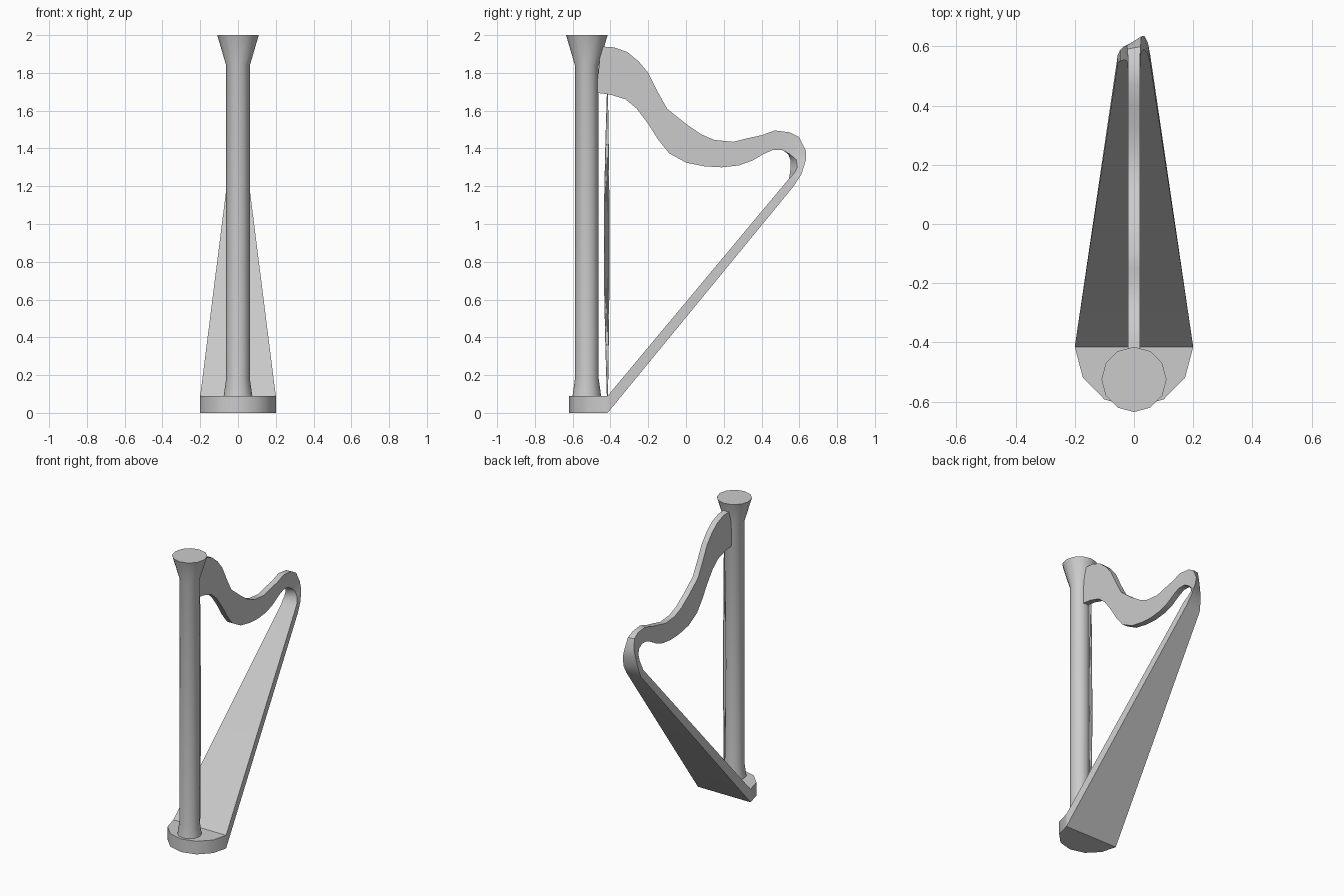
import bpy, math

if "Cube" in bpy.data.objects:
    bpy.data.objects.remove(bpy.data.objects["Cube"])

COL_Y = -0.525


def make(name, verts, faces):
    me = bpy.data.meshes.new(name)
    me.from_pydata(verts, [], faces)
    ob = bpy.data.objects.new(name, me)
    bpy.context.collection.objects.link(ob)
    bpy.ops.object.select_all(action='DESELECT')
    ob.select_set(True)
    bpy.context.view_layer.objects.active = ob
    bpy.ops.object.mode_set(mode='EDIT')
    bpy.ops.mesh.select_all(action='SELECT')
    bpy.ops.mesh.normals_make_consistent(inside=False)
    bpy.ops.object.mode_set(mode='OBJECT')
    bpy.ops.object.shade_smooth_by_angle(angle=math.radians(35))
    return ob


def loft(name, rings):
    """Skin a list of equal-length rings and cap both ends."""
    n = len(rings[0])
    verts = [p for r in rings for p in r]
    faces = [(i * n + j, i * n + (j + 1) % n, (i + 1) * n + (j + 1) % n, (i + 1) * n + j)
             for i in range(len(rings) - 1) for j in range(n)]
    faces += [tuple(range(n)), tuple(range(len(verts) - n, len(verts)))]
    return make(name, verts, faces)


def circle(y, z, r, n=12, x=0):
    return [(x + r * math.sin(2 * math.pi * k / n), y - r * math.cos(2 * math.pi * k / n), z)
            for k in range(n)]


# Column with flared foot and capital
loft("column", [circle(COL_Y, z, r) for z, r in
                ((0.08, 0.077), (0.18, 0.063), (1.84, 0.063), (2.0, 0.11))])

# Half-round base
half = [(-0.2 * math.cos(k * math.pi / 6), -0.415 - 0.205 * math.sin(k * math.pi / 6))
        for k in range(7)]
loft("base", [[(x, y, z) for x, y in half] for z in (0, 0.09)])

# Neck, twisted shoulder and soundboard: outer y,z / inner y,z / half width / twist
T = 0.02
sections = [
    (-0.45, 1.94, -0.475, 1.695, T, 0), (-0.38, 1.935, -0.40, 1.685, T, 0),
    (-0.31, 1.91, -0.32, 1.66, T, 0), (-0.25, 1.86, -0.26, 1.61, T, 0),
    (-0.20, 1.80, -0.20, 1.53, T, 0), (-0.15, 1.70, -0.15, 1.45, T, 0),
    (-0.10, 1.61, -0.09, 1.375, T, 0), (0.0, 1.53, 0.0, 1.325, T, 0),
    (0.08, 1.475, 0.10, 1.305, T, 0), (0.15, 1.445, 0.19, 1.30, T, 0),
    (0.25, 1.435, 0.28, 1.31, T, 0), (0.33, 1.455, 0.35, 1.335, T, 0),
    (0.40, 1.47, 0.41, 1.37, T, 0), (0.47, 1.495, 0.46, 1.392, T, 0),
    (0.55, 1.485, 0.51, 1.392, T, 0), (0.595, 1.46, 0.545, 1.37, 0.022, 0.004),
    (0.618, 1.39, 0.568, 1.34, 0.025, 0.016), (0.617, 1.34, 0.572, 1.30, 0.035, 0.018),
    (0.60, 1.265, 0.562, 1.27, 0.047, 0.012), (0.57, 1.20, 0.545, 1.24, 0.055, 0),
    (-0.415, 0.0, -0.415, 0.09, 0.2, 0)]
loft("neck_and_soundboard", [
    [(-w, oy - t, oz), (w, oy + t, oz), (w, iy + t, iz), (-w, iy - t, iz)]
    for oy, oz, iy, iz, w, t in sections])

# Thin strings bunched just behind the column
for i in range(5):
    bow = -0.016 + 0.006 * i
    loft(f"string_{i + 1}", [
        circle(-0.416 + bow * math.sin(math.pi * k / 6), 0.085 + 1.61 * k / 6, 0.003, 6)
        for k in range(7)])
